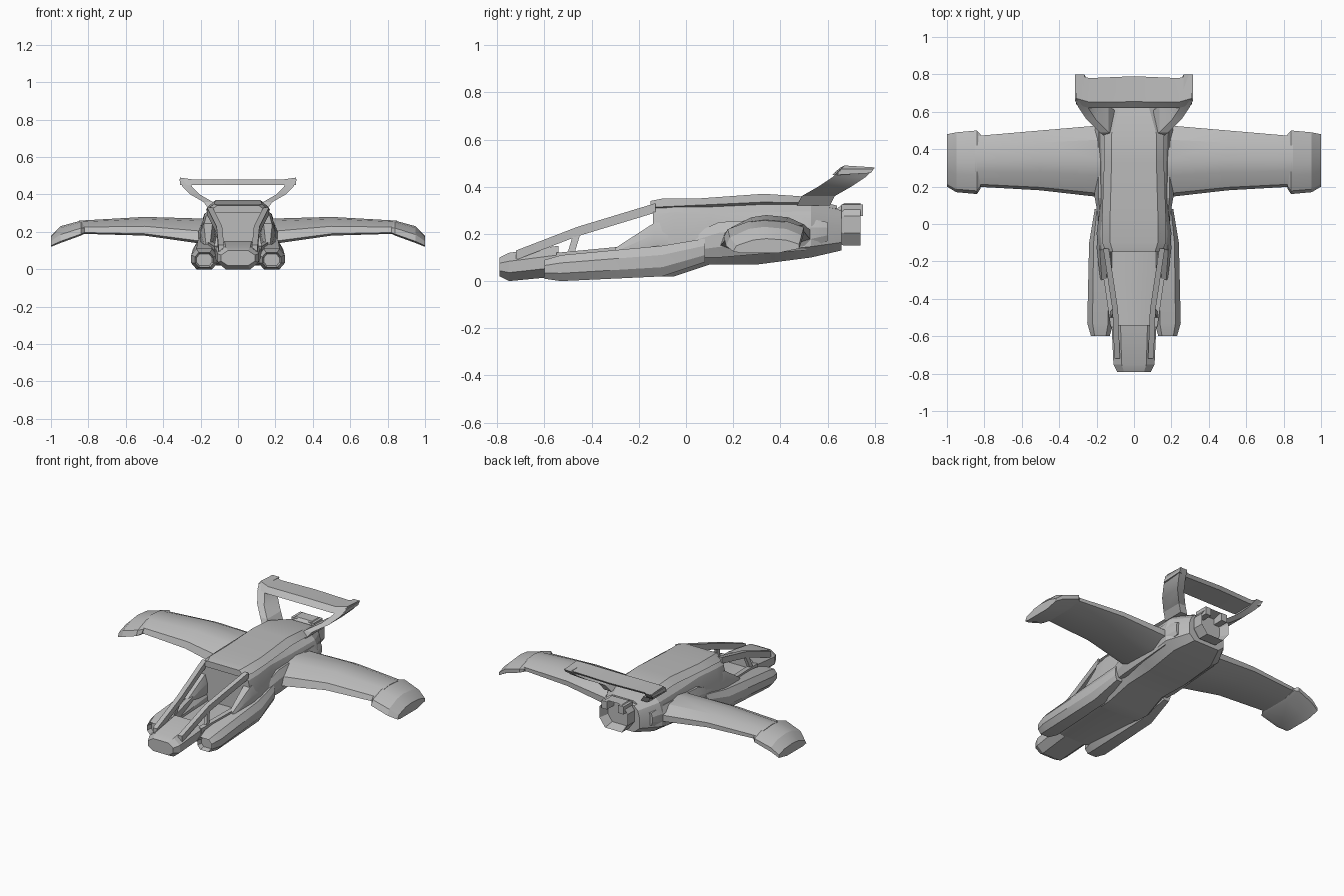
import bpy, bmesh, math

if "Cube" in bpy.data.objects:
    bpy.data.objects.remove(bpy.data.objects["Cube"], do_unlink=True)

grey = bpy.data.materials.new("hull grey")
grey.use_nodes = True
grey.diffuse_color = (.5, .5, .5, 1)
grey.node_tree.nodes["Principled BSDF"].inputs["Base Color"].default_value = grey.diffuse_color

# Unit outlines: half sections run from bottom to top, foils from nose to tail
HULL = (.7, 0), (1, .2), (1, .6), (.9, .85), (.7, 1)
OCTAGON = (.6, 0), (1, .3), (1, .7), (.6, 1)
ROOF = (.8, 0), (1, .3), (.75, 1)
WING_FOIL = (0, .1), (.05, .5), (.3, .9), (.5, 1), (.8, .9), (1, .6), (1, .3), (.7, 0), (.1, 0)
TAIL_FOIL = (0, 0), (.2, 1), (1, .8), (.9, .2)


def loft(name, rings, mirror=False, hollow=0):
    """Skin a row of equal rings and cap both ends; hollow sinks the first cap."""
    bm = bmesh.new()
    loops = [[bm.verts.new(point) for point in ring] for ring in rings]
    for near, far in zip(loops, loops[1:]):
        for i in range(len(near)):
            bm.faces.new((near[i - 1], near[i], far[i], far[i - 1]))
    mouth = bm.faces.new(loops[0])
    bm.faces.new(loops[-1])
    bmesh.ops.recalc_face_normals(bm, faces=bm.faces[:])
    if hollow:
        inward = mouth.normal * -hollow * 3
        bmesh.ops.inset_region(bm, faces=[mouth], thickness=hollow)
        bmesh.ops.translate(bm, verts=mouth.verts[:], vec=inward)
    mesh = bpy.data.meshes.new(name)
    bm.to_mesh(mesh)
    bm.free()
    mesh.materials.append(grey)
    part = bpy.data.objects.new(name, mesh)
    bpy.context.collection.objects.link(part)
    if mirror:
        part.modifiers.new("mirror", 'MIRROR').use_mirror_merge = False
    bpy.ops.object.select_all(action='DESELECT')
    part.select_set(True)
    bpy.context.view_layer.objects.active = part
    bpy.ops.object.shade_smooth_by_angle(angle=math.radians(20))


def body(name, outline, *stations, x=0, hollow=0):
    """Loft along y; each station is y, half width, bottom, top."""
    both = [(u, v) for u, v in outline] + [(-u, v) for u, v in reversed(outline)]
    rings = [[(x + u * width, y, low + v * (high - low)) for u, v in both]
             for y, width, low, high in stations]
    loft(name, rings, mirror=x > 0, hollow=hollow)


def foil(name, outline, *stations):
    """Loft along x, mirrored; each station is x, front, back, bottom, top."""
    rings = [[(x, front + u * (back - front), low + v * (high - low)) for u, v in outline]
             for x, front, back, low, high in stations]
    loft(name, rings, mirror=True)


def beam(name, width, depth, *path, level=False):
    """Mirrored bar of rectangular section; level sections lie flat."""
    corners = [(-width / 2, -depth / 2), (width / 2, -depth / 2),
               (width / 2, depth / 2), (-width / 2, depth / 2)]
    rings = [[(x + a, y + b, z) if level else (x + a, y, z + b) for a, b in corners]
             for x, y, z in path]
    loft(name, rings, mirror=True)


# Fuselage with an overhanging roof slab
body("fuselage", HULL, (-.14, .19, .02, .33), (-.05, .2, .02, .34), (.1, .18, .07, .33),
     (.3, .19, .07, .33), (.53, .2, .1, .33), (.66, .13, .13, .3))
body("roof_slab", ROOF, (-.15, .15, .3, .34), (-.1, .17, .3, .35), (.05, .17, .31, .35),
     (.33, .16, .32, .37), (.48, .16, .32, .36), (.64, .1, .3, .32))

# Nose and open cockpit
body("nose", OCTAGON, (-.79, .09, .02, .1), (-.75, .11, 0, .12), (-.54, .12, .02, .15))
body("cockpit_floor", OCTAGON, (-.55, .12, .02, .08), (-.13, .18, .02, .08))
beam("cockpit_sill", .03, .08, (.11, -.55, .08), (.17, -.13, .12))
beam("canopy_rail", .03, .04, (.09, -.72, .11), (.1, -.46, .21), (.15, -.13, .31))
beam("window_pillar", .02, .03, (.12, -.49, .11), (.1, -.46, .21), level=True)

# Flanks behind the side windows, pods with hollow intakes
body("shoulder", OCTAGON, (-.3, .02, .09, .14), (-.13, .04, .08, .25), (.06, .03, .1, .22), x=.16)
body("side_pod", OCTAGON, (-.6, .05, .01, .09), (-.53, .07, 0, .11), (-.1, .06, .02, .15),
     (.08, .03, .08, .18), x=.18, hollow=.01)

# Wings, root fairings and drooped tips
body("wing_root", OCTAGON, (.03, .03, .1, .2), (.14, .05, .1, .25), (.5, .05, .13, .27),
     (.6, .02, .17, .25), x=.16)
foil("wing", WING_FOIL, (.15, .14, .53, .13, .27), (.5, .18, .5, .18, .28), (.85, .2, .47, .19, .26))
foil("wing_tip", WING_FOIL, (.82, .19, .48, .19, .25), (.84, .16, .5, .18, .26),
     (.95, .17, .49, .14, .23), (1, .2, .48, .12, .18))

# Hollow engine nozzle with side lugs
body("engine_nozzle", OCTAGON, (.74, .1, .15, .33), (.67, .1, .15, .33), (.63, .08, .17, .3),
     hollow=.02)
beam("nozzle_lug", .04, .05, (.06, .66, .3), (.06, .75, .3))

# Raised tail wing on leaning struts
beam("tail_strut", .05, .14, (.13, .54, .32), (.16, .56, .36), (.23, .63, .4), (.27, .69, .44),
     (.29, .73, .48), level=True)
foil("tail_wing", TAIL_FOIL, (0, .62, .79, .45, .48), (.24, .62, .78, .45, .48), (.31, .64, .8, .45, .49))
